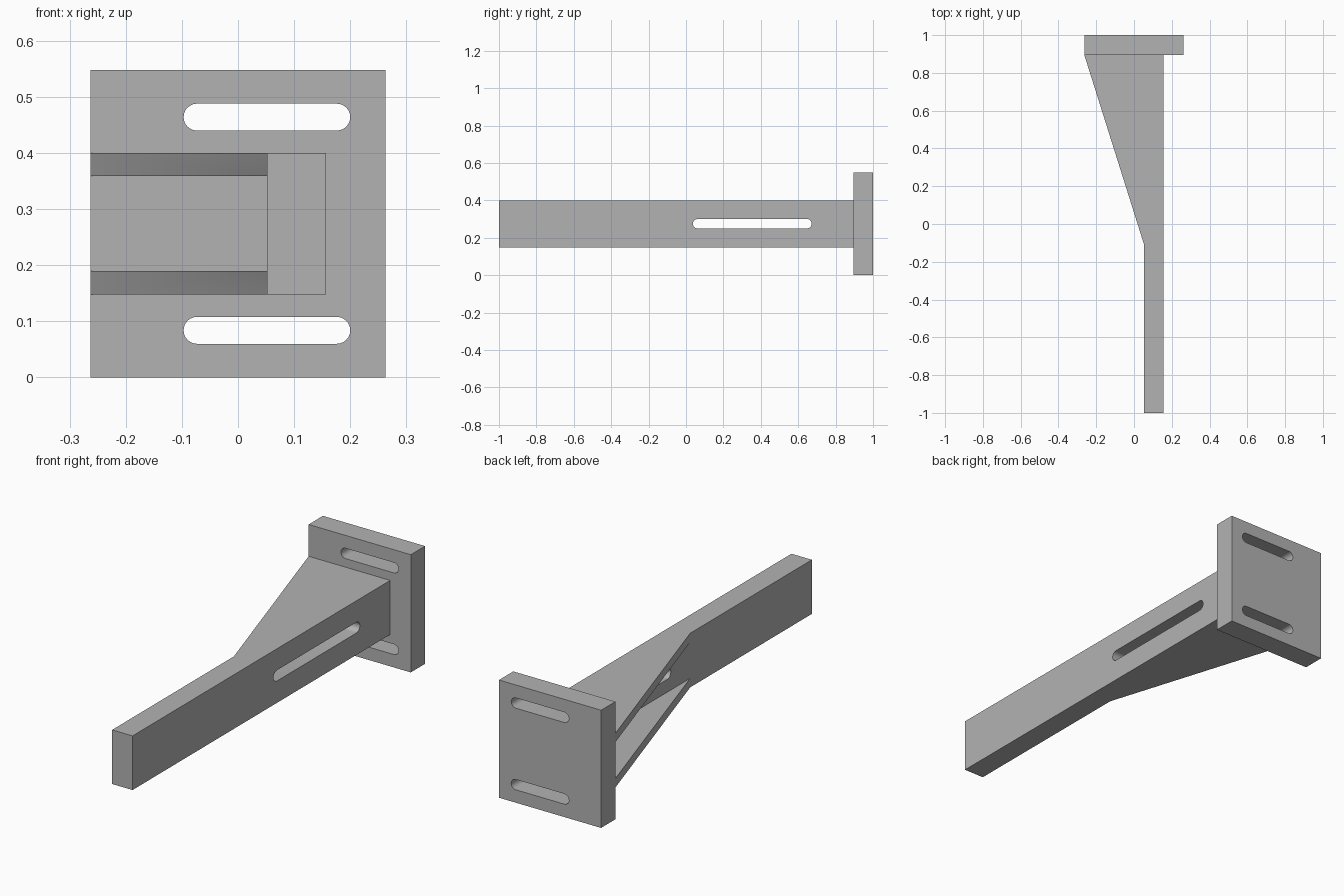
import bpy
import bmesh
import math
from mathutils import Matrix, Vector

cube = bpy.data.objects.get("Cube")
if cube:
    bpy.data.objects.remove(cube, do_unlink=True)

grey = bpy.data.materials.new("steel grey")
grey.use_nodes = True
colour = (0.45, 0.45, 0.45, 1)
grey.diffuse_color = colour
grey.node_tree.nodes["Principled BSDF"].inputs["Base Color"].default_value = colour


def prism(name, outline, low, high, turn=Matrix()):
    """Extrude a 2D outline from low to high, then turn it into place."""
    bm = bmesh.new()
    face = bm.faces.new([bm.verts.new((u, v, low)) for u, v in outline])
    moved = bmesh.ops.extrude_face_region(bm, geom=[face])["geom"]
    verts = [g for g in moved if isinstance(g, bmesh.types.BMVert)]
    bmesh.ops.translate(bm, verts=verts, vec=Vector((0, 0, high - low)))
    bm.transform(turn)
    bmesh.ops.recalc_face_normals(bm, faces=bm.faces)
    mesh = bpy.data.meshes.new(name)
    bm.to_mesh(mesh)
    bm.free()
    mesh.materials.append(grey)
    obj = bpy.data.objects.new(name, mesh)
    bpy.context.collection.objects.link(obj)
    return obj


def rect(u0, u1, v0, v1):
    return [(u0, v0), (u1, v0), (u1, v1), (u0, v1)]


def slot(u0, u1, v, r, steps=12):
    """Outline of a slot with round ends."""
    points = []
    for centre, start in ((u1 - r, -math.pi / 2), (u0 + r, math.pi / 2)):
        for i in range(steps + 1):
            a = start + math.pi * i / steps
            points.append((centre + r * math.cos(a), v + r * math.sin(a)))
    return points


def cut(target, cutter):
    mod = target.modifiers.new(cutter.name, "BOOLEAN")
    mod.operation = "DIFFERENCE"
    mod.solver = "EXACT"
    mod.object = cutter
    cutter.hide_render = True
    cutters.append(cutter)


def finish(obj):
    """Apply the cuts and smooth the round slot ends."""
    bpy.ops.object.select_all(action="DESELECT")
    obj.select_set(True)
    bpy.context.view_layer.objects.active = obj
    for mod in list(obj.modifiers):
        bpy.ops.object.modifier_apply(modifier=mod.name)
    bpy.ops.object.shade_smooth_by_angle(angle=math.radians(30))


cutters = []
# Axis swaps: outline in (x, z) along y, and outline in (y, z) along x
along_y = Matrix(((1, 0, 0, 0), (0, 0, 1, 0), (0, 1, 0, 0), (0, 0, 0, 1)))
along_x = Matrix(((0, 0, 1, 0), (1, 0, 0, 0), (0, 1, 0, 0), (0, 0, 0, 1)))

SIDE, INNER, OUTER, JOIN = 0.263, 0.052, 0.157, 0.895

# Mounting plate with two slots
plate = prism("mounting_plate", rect(-SIDE, SIDE, 0, 0.548), JOIN, 1, along_y)
for z in (0.084, 0.464):
    cut(plate, prism("plate_slot_cutter", slot(-0.097, 0.2, z, 0.024), 0.8, 1.1, along_y))

# Arm widening into two gussets, hollowed between them
arm = prism("arm_with_gussets", [(INNER, -1), (OUTER, -1), (OUTER, JOIN),
                                 (-SIDE, JOIN), (INNER, -0.105)], 0.148, 0.4)
cut(arm, prism("gusset_gap_cutter", rect(-0.5, INNER, -0.2, 1.1), 0.19, 0.359))

# Long slots through the arm
for y in (-0.993, 0.037):
    cut(arm, prism("arm_slot_cutter", slot(y, y + 0.635, 0.275, 0.025), 0, 0.3, along_x))

for part in (plate, arm):
    finish(part)
for cutter in cutters:
    bpy.data.objects.remove(cutter, do_unlink=True)
